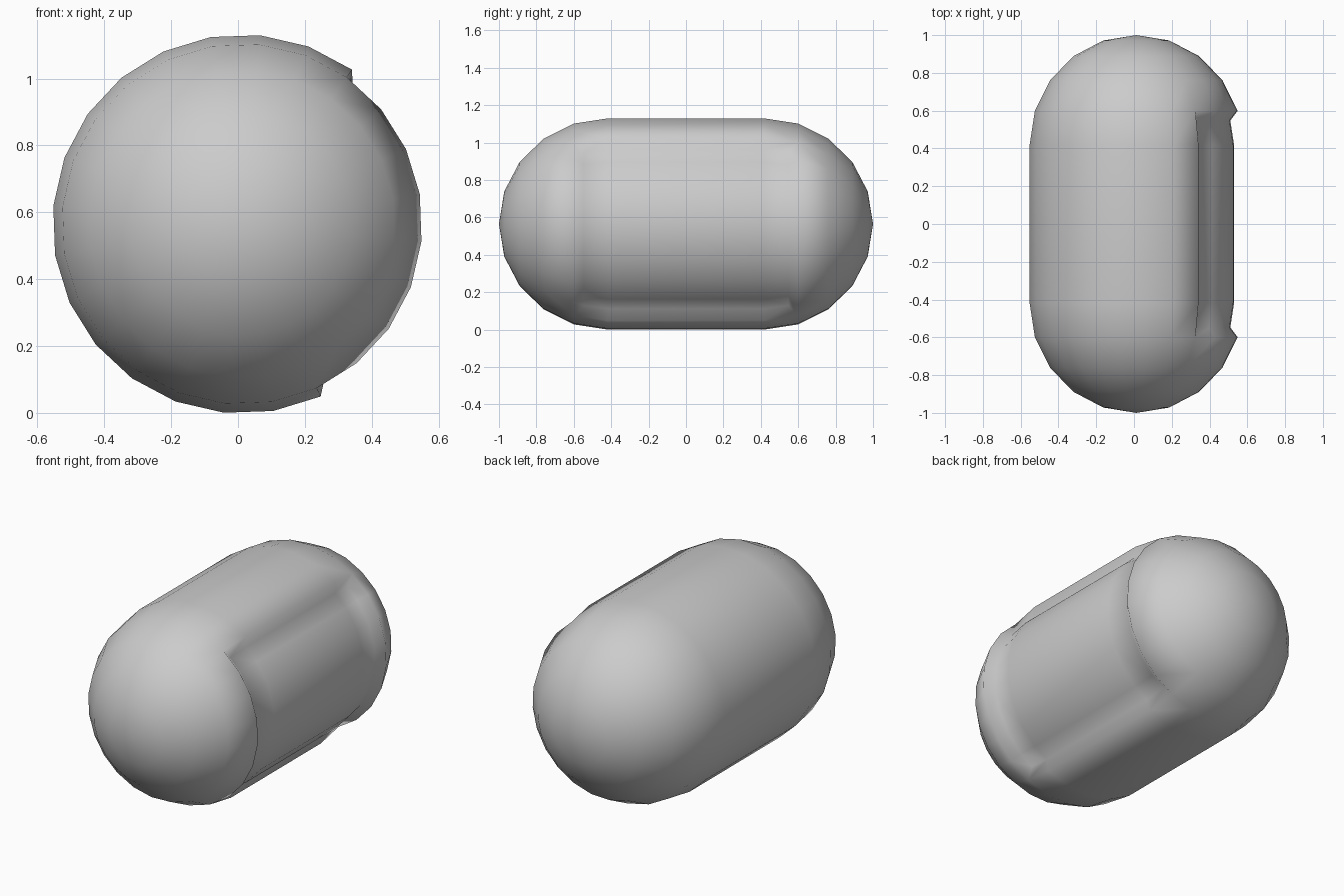
import bpy, bmesh
from math import sin, cos, radians

if "Cube" in bpy.data.objects:
    bpy.data.objects.remove(bpy.data.objects["Cube"])

SIDES, RINGS = 24, 5
R, CAP, MID = 0.567, 0.58, 0.42      # radius, dome length, half length of straight part
CX, CZ = 0.012, 0.565
START = 54.5                         # angle of the panel's upper edge
STEP = 360 / SIDES

# capsule profile: (y, radius) from front dome to back dome
half = [(MID + CAP * sin(radians(18 * k)), R * cos(radians(18 * k))) for k in range(RINGS)]
profile = [(-y, r) for y, r in reversed(half)] + half

bm = bmesh.new()
rings = []
for y, r in profile:
    rings.append([bm.verts.new((CX + r * cos(radians(START - STEP * i)), y,
                                CZ + r * sin(radians(START - STEP * i))))
                  for i in range(SIDES)])

# skin, remembering the faces of the side panel
panel = []
for j in range(len(rings) - 1):
    a, b = rings[j], rings[j + 1]
    for i in range(SIDES):
        n = (i + 1) % SIDES
        f = bm.faces.new((a[i], a[n], b[n], b[i]))
        if RINGS - 2 <= j <= RINGS and i < 8:
            panel.append(f)

# dome tips
for ring, y in ((rings[0], -1), (rings[-1], 1)):
    tip = bm.verts.new((CX, y, CZ))
    for i in range(SIDES):
        bm.faces.new((ring[i], ring[(i + 1) % SIDES], tip))

bmesh.ops.recalc_face_normals(bm, faces=bm.faces)

# recessed panel with sloping walls
bmesh.ops.inset_region(bm, faces=panel, thickness=0.045, depth=-0.046,
                       use_even_offset=True, use_boundary=True)

for f in bm.faces:
    f.smooth = True
mesh = bpy.data.meshes.new("capsule_body")
bm.to_mesh(mesh)
bm.free()
body = bpy.data.objects.new("capsule_body", mesh)
bpy.context.collection.objects.link(body)
